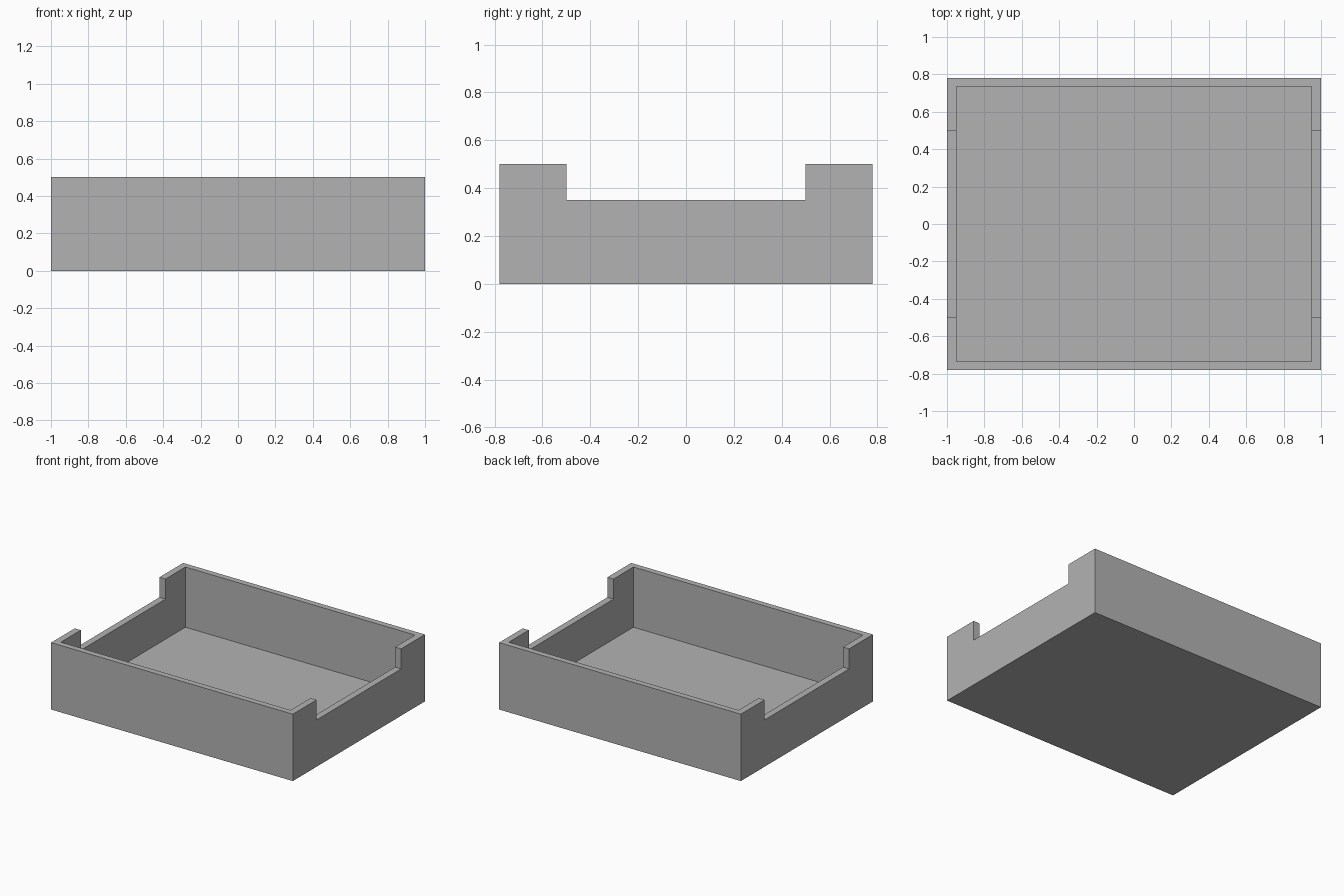
import bpy

if "Cube" in bpy.data.objects:
    bpy.data.objects.remove(bpy.data.objects["Cube"])

HALF_X, HALF_Y, HEIGHT = 1.0, 0.78, 0.5
WALL_X, WALL_Y, FLOOR = 0.05, 0.045, 0.05
NOTCH_HALF, NOTCH_Z = 0.5, 0.35
ABOVE = 0.7  # cutters reach past the rim


def box(name, half_x, half_y, z0, z1):
    bpy.ops.mesh.primitive_cube_add(size=1, location=(0, 0, (z0 + z1) / 2))
    obj = bpy.context.object
    obj.name = name
    obj.scale = (2 * half_x, 2 * half_y, z1 - z0)
    bpy.ops.object.transform_apply(location=True, rotation=False, scale=True)
    return obj


def cut(target, cutter):
    cutter.hide_render = True
    mod = target.modifiers.new(cutter.name, 'BOOLEAN')
    mod.operation = 'DIFFERENCE'
    mod.solver = 'EXACT'
    mod.object = cutter
    bpy.context.view_layer.objects.active = target
    bpy.ops.object.modifier_apply(modifier=mod.name)
    bpy.data.objects.remove(cutter)


# Solid block that becomes the open tray
tray = box("tray", HALF_X, HALF_Y, 0, HEIGHT)

# Hollow interior, leaving thin walls and a floor
cut(tray, box("interior_cutter", HALF_X - WALL_X, HALF_Y - WALL_Y, FLOOR, ABOVE))

# Wide notch through the tops of both end walls
cut(tray, box("notch_cutter", HALF_X + 0.2, NOTCH_HALF, NOTCH_Z, ABOVE))

# Plain grey finish
grey = bpy.data.materials.new("grey")
grey.diffuse_color = (0.45, 0.45, 0.45, 1)
grey.use_nodes = True
grey.node_tree.nodes["Principled BSDF"].inputs["Base Color"].default_value = grey.diffuse_color
tray.data.materials.clear()
tray.data.materials.append(grey)
for face in tray.data.polygons:
    face.material_index = 0
    face.use_smooth = False
